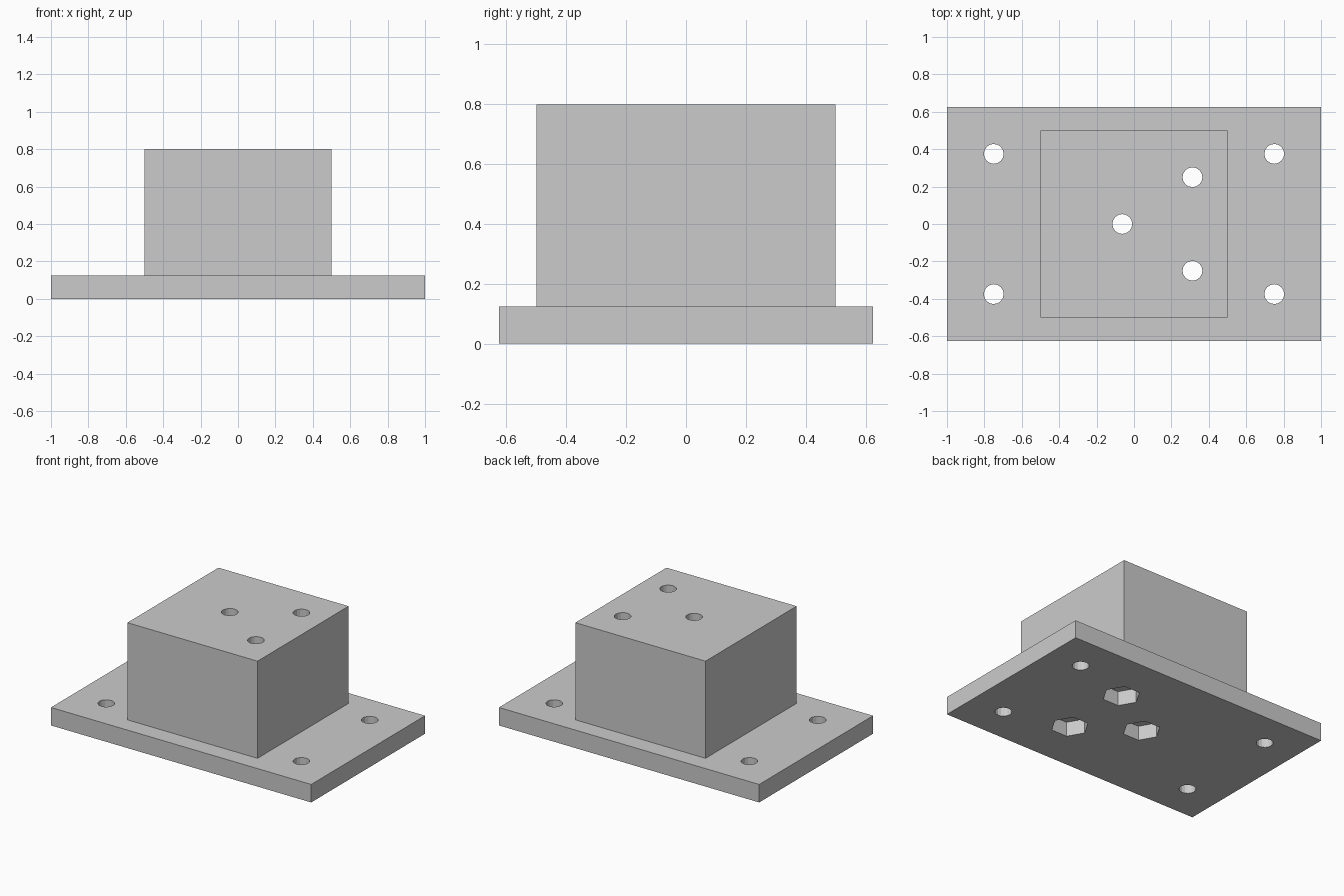
import bpy

cube = bpy.data.objects.get("Cube")
if cube:
    bpy.data.objects.remove(cube, do_unlink=True)

PLATE_H = 0.125
TOTAL_H = 0.8
HOLE_R = 0.053
NUT_R = 0.12
NUT_DEPTH = 0.1

grey = bpy.data.materials.new("light_grey")
grey.use_nodes = True
grey.diffuse_color = (0.6, 0.6, 0.6, 1)
grey.node_tree.nodes["Principled BSDF"].inputs["Base Color"].default_value = (0.6, 0.6, 0.6, 1)


def box(name, sx, sy, z0, z1):
    bpy.ops.mesh.primitive_cube_add(size=1, location=(0, 0, (z0 + z1) / 2))
    ob = bpy.context.object
    ob.name = name
    ob.scale = (sx, sy, z1 - z0)
    bpy.ops.object.transform_apply(location=True, rotation=True, scale=True)
    ob.data.materials.append(grey)
    return ob


def prism(name, x, y, radius, sides, z0, z1, turn=0):
    bpy.ops.mesh.primitive_cylinder_add(
        vertices=sides, radius=radius, depth=z1 - z0,
        location=(x, y, (z0 + z1) / 2), rotation=(0, 0, turn))
    ob = bpy.context.object
    ob.name = name
    ob.hide_render = True
    ob.data.materials.append(grey)
    return ob


def combine(target, tool, operation):
    mod = target.modifiers.new(operation.lower(), "BOOLEAN")
    mod.operation = operation
    mod.solver = "EXACT"
    mod.object = tool
    bpy.ops.object.select_all(action="DESELECT")
    bpy.context.view_layer.objects.active = target
    target.select_set(True)
    bpy.ops.object.modifier_apply(modifier=mod.name)
    bpy.data.objects.remove(tool, do_unlink=True)


# Base plate with the raised block fused on top
mount = box("mounting_block", 2, 1.25, 0, PLATE_H)
combine(mount, box("raised_block", 1, 1, PLATE_H - 0.05, TOTAL_H), "UNION")

# Corner screw holes through the plate
for x in (-0.75, 0.75):
    for y in (-0.375, 0.375):
        combine(mount, prism("corner_hole", x, y, HOLE_R, 16, -0.1, 0.3), "DIFFERENCE")

# Bolt holes through the block, each with a hexagonal nut pocket underneath;
# primitive vertices start on +y, so a quarter turn puts nut corners on x
for x, y in ((-0.0625, 0), (0.3125, 0.25), (0.3125, -0.25)):
    combine(mount, prism("bolt_hole", x, y, HOLE_R, 16, -0.1, 1), "DIFFERENCE")
    combine(mount, prism("nut_pocket", x, y, NUT_R, 6, -0.1, NUT_DEPTH, 1.5708), "DIFFERENCE")
